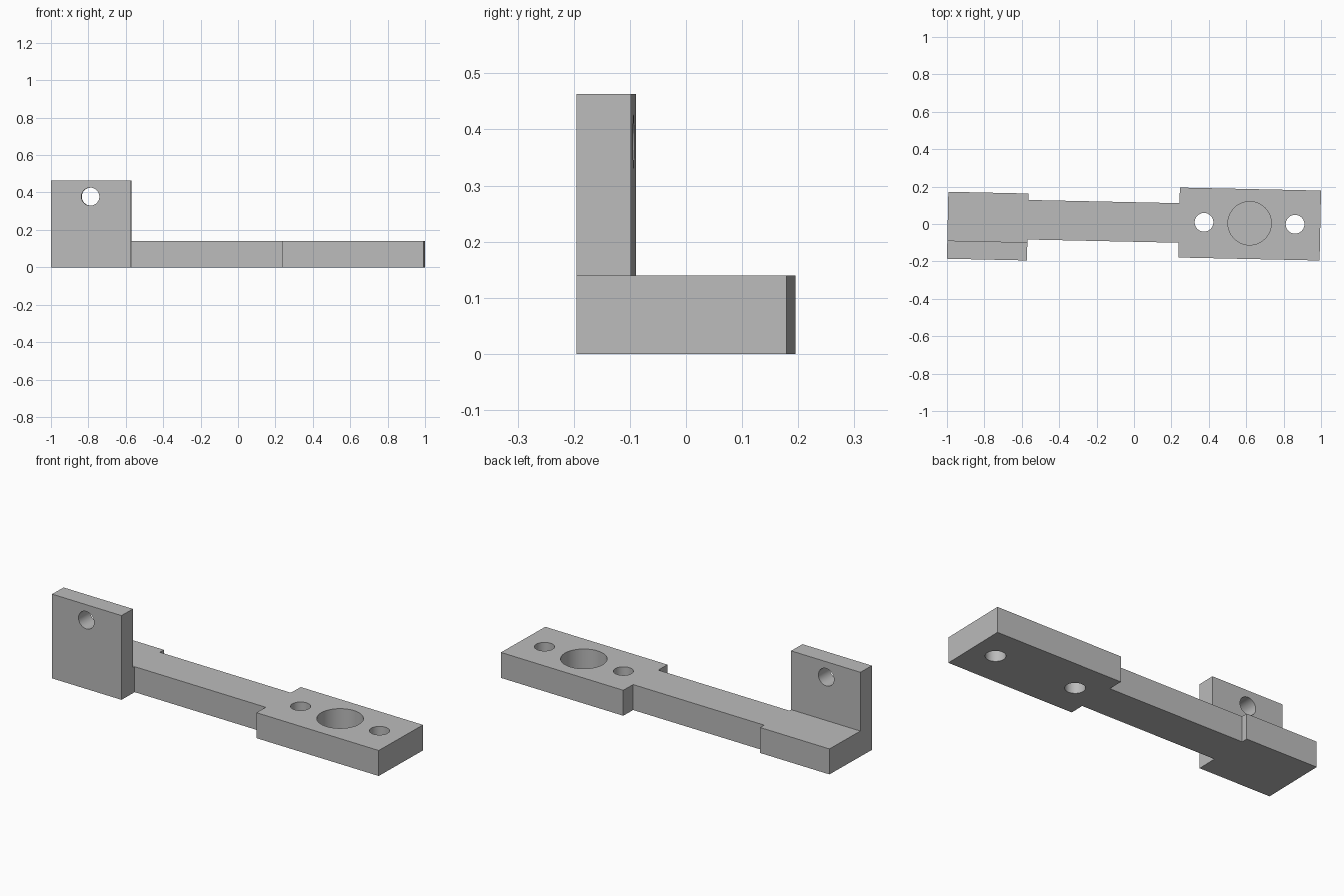
import bpy, bmesh, math
from mathutils import Matrix

if "Cube" in bpy.data.objects:
    bpy.data.objects.remove(bpy.data.objects["Cube"])

TILT = Matrix.Rotation(-0.0213, 4, 'Z')  # whole bracket sits slightly turned
BASE_H, TOP_H = 0.14, 0.463

grey = bpy.data.materials.new("plain grey")
grey.diffuse_color = (0.5, 0.5, 0.5, 1)
grey.use_nodes = True
grey.node_tree.nodes["Principled BSDF"].inputs["Base Color"].default_value = grey.diffuse_color


def finish(name, bm):
    bmesh.ops.recalc_face_normals(bm, faces=bm.faces)
    mesh = bpy.data.meshes.new(name)
    bm.to_mesh(mesh)
    bm.free()
    mesh.materials.append(grey)
    obj = bpy.data.objects.new(name, mesh)
    bpy.context.collection.objects.link(obj)
    return obj


def prism(name, outline, z0, z1):
    bm = bmesh.new()
    face = bm.faces.new([bm.verts.new((x, y, z0)) for x, y in outline])
    top = bmesh.ops.extrude_face_region(bm, geom=[face])["geom"]
    verts = [v for v in top if isinstance(v, bmesh.types.BMVert)]
    bmesh.ops.translate(bm, verts=verts, vec=(0, 0, z1 - z0))
    return finish(name, bm)


def cut(obj, centre, radius, depth, axis='Z'):
    bm = bmesh.new()
    bmesh.ops.create_cone(bm, cap_ends=True, segments=64, radius1=radius,
                          radius2=radius, depth=depth)
    rot = Matrix.Rotation(math.pi / 2, 4, 'X') if axis == 'Y' else Matrix()
    bm.transform(Matrix.Translation(centre) @ rot)
    cutter = finish("hole_cutter", bm)
    boolean_apply(obj, cutter, 'DIFFERENCE')


def boolean_apply(obj, other, operation):
    mod = obj.modifiers.new("boolean", 'BOOLEAN')
    mod.operation, mod.object, mod.solver = operation, other, 'EXACT'
    bpy.context.view_layer.objects.active = obj
    bpy.ops.object.modifier_apply(modifier=mod.name)
    bpy.data.objects.remove(other, do_unlink=True)


# Flat base: end block, narrow arm and wide pad in one outline
x0, x1, x2, x3 = -0.996, -0.568, 0.241, 0.996
bracket = prism("bracket", [
    (x0, -0.207), (x1, -0.207), (x1, -0.095), (x2, -0.095),
    (x2, -0.174), (x3, -0.174), (x3, 0.20), (x2, 0.20),
    (x2, 0.1165), (x1, 0.1165), (x1, 0.151), (x0, 0.151)], 0, BASE_H)

# Upright plate along the front of the end block
upright = prism("upright_plate", [
    (x0, -0.207), (x1, -0.207), (x1, -0.11), (x0, -0.11)], 0, TOP_H)
boolean_apply(bracket, upright, 'UNION')

# Two through holes, a blind round pocket, and the hole in the upright
for x in (0.374, 0.861):
    cut(bracket, (x, 0.017, 0.07), 0.05, 0.4)
cut(bracket, (0.618, 0.017, 0.12), 0.116, 0.2)
cut(bracket, (-0.785, -0.16, 0.378), 0.048, 0.4, 'Y')

bracket.data.transform(TILT)
bracket.select_set(True)
bpy.context.view_layer.objects.active = bracket
bpy.ops.object.shade_smooth_by_angle(angle=math.radians(30))
